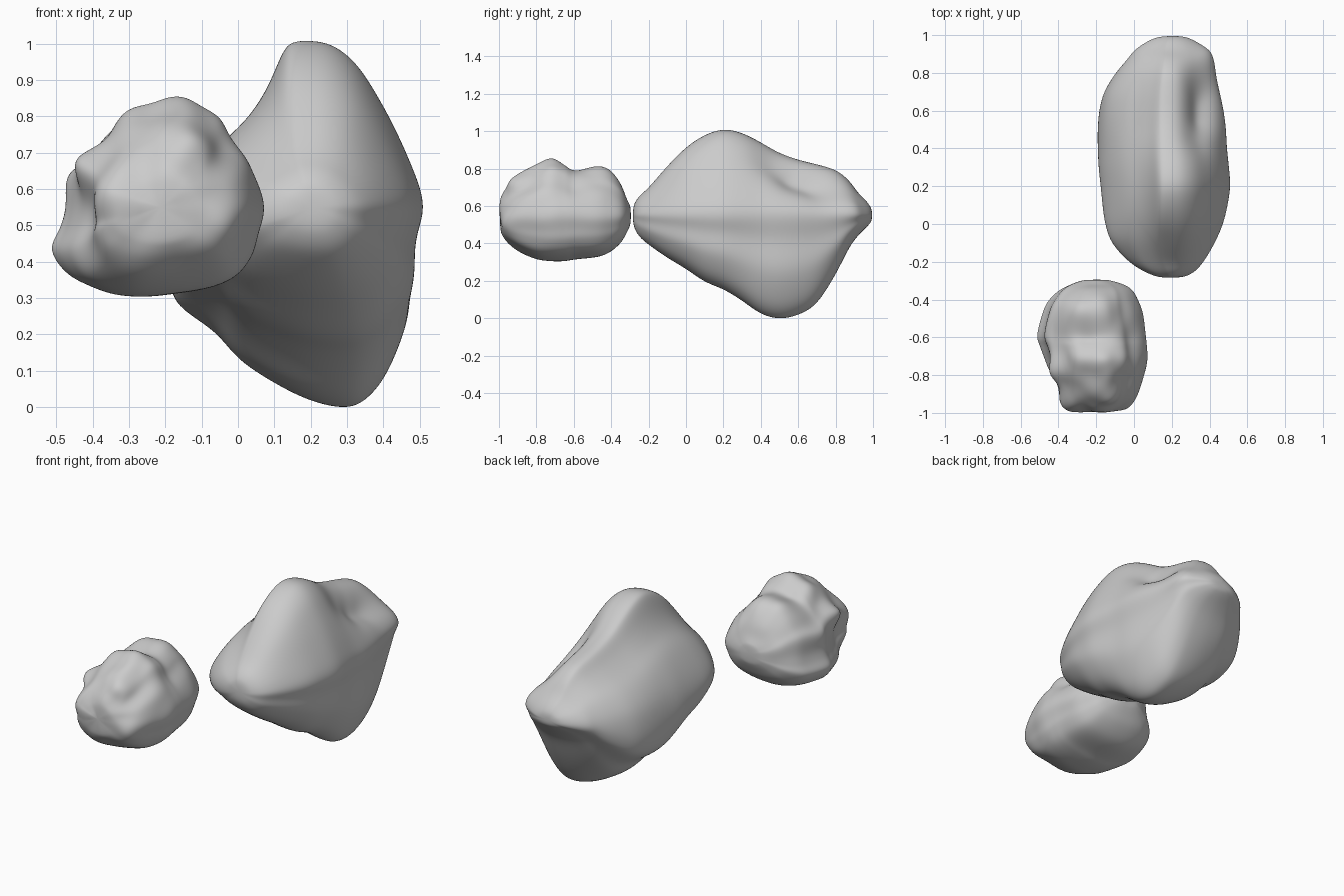
import bpy, bmesh, math
from mathutils import Vector, noise


def spline(pts, closed, steps):
    """Catmull-Rom resampling of equal-length tuples."""
    n, out = len(pts), []
    for i in range(n if closed else n - 1):
        ids = [(i + k) % n if closed else min(max(i + k, 0), n - 1) for k in (-1, 0, 1, 2)]
        a, b, c, d = (pts[k] for k in ids)
        for s in range(steps):
            t = s / steps
            out.append([0.5 * (2 * q + (r - p) * t + (2 * p - 5 * q + 4 * r - w) * t * t
                        + (3 * q - p - 3 * r + w) * t ** 3) for p, q, r, w in zip(a, b, c, d)])
    if not closed:
        out.append(list(pts[-1]))
    return out


def rock(name, cx, cz, profile, stations, tips, dents, rough, freq, smooth):
    """Loft a lumpy profile along y; stations hold (y, left, right, down, up) extents."""
    xs = [p[0] - cx for p in profile]
    zs = [p[1] - cz for p in profile]
    l, r, d, u = -min(xs), max(xs), -min(zs), max(zs)
    unit = [(x / (r if x > 0 else l), z / (u if z > 0 else d)) for x, z in zip(xs, zs)]
    ring = spline(unit, True, 4)
    rows = spline(stations, False, 5)
    bm = bmesh.new()
    loops = []
    for y, L, R, D, U in rows:
        loop = []
        for a, b in ring:
            # sections get rounder where they are smaller than the full profile
            part = 0.5 + 0.5 * max(-1, min(1, b * 4))
            w = 0.6 * max(0, 1 - (D / d * (1 - part) + U / u * part))
            k = 1 - w + w / math.hypot(a, b)
            loop.append(bm.verts.new((cx + k * a * (R if a > 0 else L), y,
                                      cz + k * b * (U if b > 0 else D))))
        loops.append(loop)
    n = len(ring)
    for p, q in zip(loops, loops[1:]):
        for i in range(n):
            j = (i + 1) % n
            bm.faces.new((p[i], p[j], q[j], q[i]))
    for y, loop in zip(tips, (loops[0], loops[-1])):
        tip = bm.verts.new((cx, y, cz))
        for i in range(n):
            bm.faces.new((loop[i], loop[(i + 1) % n], tip))
    # push bumps out and hollows in; roughness fades to the back and underside
    mid = Vector((cx, sum(tips) / 2, cz))
    for v in bm.verts:
        co = v.co.copy()
        amount = sum(h * math.exp(-((co - Vector(c)).length / w) ** 2) for c, w, h in dents)
        upper = min(1, max(0.3, (co.z - cz + 0.2) / 0.3))
        front = min(1, max(0.2, (tips[1] - co.y) / (tips[1] - tips[0]) * 1.6 - 0.3))
        q = Vector((co.x, co.y * 0.6, co.z)) * freq
        amount += rough * upper * front * noise.noise(q)
        v.co = co + (co - mid).normalized() * amount
    bmesh.ops.recalc_face_normals(bm, faces=bm.faces)
    mesh = bpy.data.meshes.new(name)
    bm.to_mesh(mesh)
    bm.free()
    for f in mesh.polygons:
        f.use_smooth = True
    ob = bpy.data.objects.new(name, mesh)
    bpy.context.collection.objects.link(ob)
    s = ob.modifiers.new("soften", 'SMOOTH')
    s.factor, s.iterations = 0.5, smooth
    m = ob.modifiers.new("smooth", 'SUBSURF')
    m.levels = m.render_levels = 1
    return ob


# Large slab-like boulder
rock("large_rock", 0.2, 0.55,
     [(.2, 1.012), (.26, 1.0), (.33, .945), (.39, .85), (.44, .75), (.48, .66), (.515, .55),
      (.483, .43), (.488, .3), (.47, .2), (.42, .08), (.36, .015), (.3, -.005), (.2, .015),
      (.1, .065), (0, .13), (-.06, .205), (-.15, .265), (-.185, .32), (-.193, .43), (-.15, .58),
      (-.06, .72), (.02, .79), (.08, .88), (.12, .98), (.15, 1.008)],
     [(-.285, .06, .06, .05, .05), (-.255, .14, .12, .11, .10), (-.2, .23, .17, .16, .15),
      (-.1, .32, .23, .23, .26), (0, .355, .275, .29, .36), (.1, .37, .3, .36, .43),
      (.2, .38, .315, .40, .462), (.3, .39, .308, .46, .44), (.4, .393, .297, .53, .39),
      (.5, .393, .292, .555, .335), (.6, .385, .28, .535, .3), (.7, .36, .26, .475, .275),
      (.8, .30, .235, .32, .245), (.87, .24, .215, .18, .19), (.92, .20, .185, .11, .12),
      (.97, .125, .12, .06, .07), (.995, .06, .06, .03, .03)],
     (-.29, 1.005),
     [((.33, .45, .84), .10, -.035), ((.36, .6, .77), .11, -.07), ((.36, .75, .72), .11, -.085),
      ((.41, .87, .59), .08, .025), ((.47, .5, .3), .14, .01)],
     .008, 5, 16)

# Small lumpy stone
rock("small_rock", -.2, 0.55,
     [(-.18, .857), (-.12, .847), (-.06, .80), (-.025, .74), (.03, .66), (.075, .55), (.055, .47),
      (.035, .41), (-.02, .35), (-.15, .315), (-.3, .303), (-.42, .33), (-.48, .37), (-.515, .43),
      (-.49, .49), (-.47, .56), (-.465, .66), (-.42, .71), (-.37, .775), (-.31, .825), (-.24, .845)],
     [(-.992, .13, .08, .09, .07), (-.96, .20, .17, .14, .13), (-.9, .23, .22, .19, .20),
      (-.8, .265, .255, .235, .27), (-.72, .28, .272, .247, .307), (-.65, .30, .272, .245, .275),
      (-.59, .315, .267, .235, .24), (-.48, .29, .25, .225, .265), (-.41, .26, .22, .20, .245),
      (-.35, .20, .18, .15, .17), (-.315, .13, .12, .09, .09), (-.298, .07, .06, .05, .05)],
     (-1.0, -.292),
     [((-.44, -.86, .5), .11, -.05), ((-.46, -.78, .67), .06, .035), ((-.38, -.70, .76), .07, -.015),
      ((-.08, -.47, .76), .08, -.025), ((-.29, -.47, .8), .07, .015), ((-.13, -.92, .72), .05, .015),
      ((-.4, -.92, .56), .05, .02), ((-.06, -.93, .5), .05, .015), ((-.24, -.62, .79), .05, -.01),
      ((.0, -.37, .55), .09, .01)],
     .026, 10, 4)
